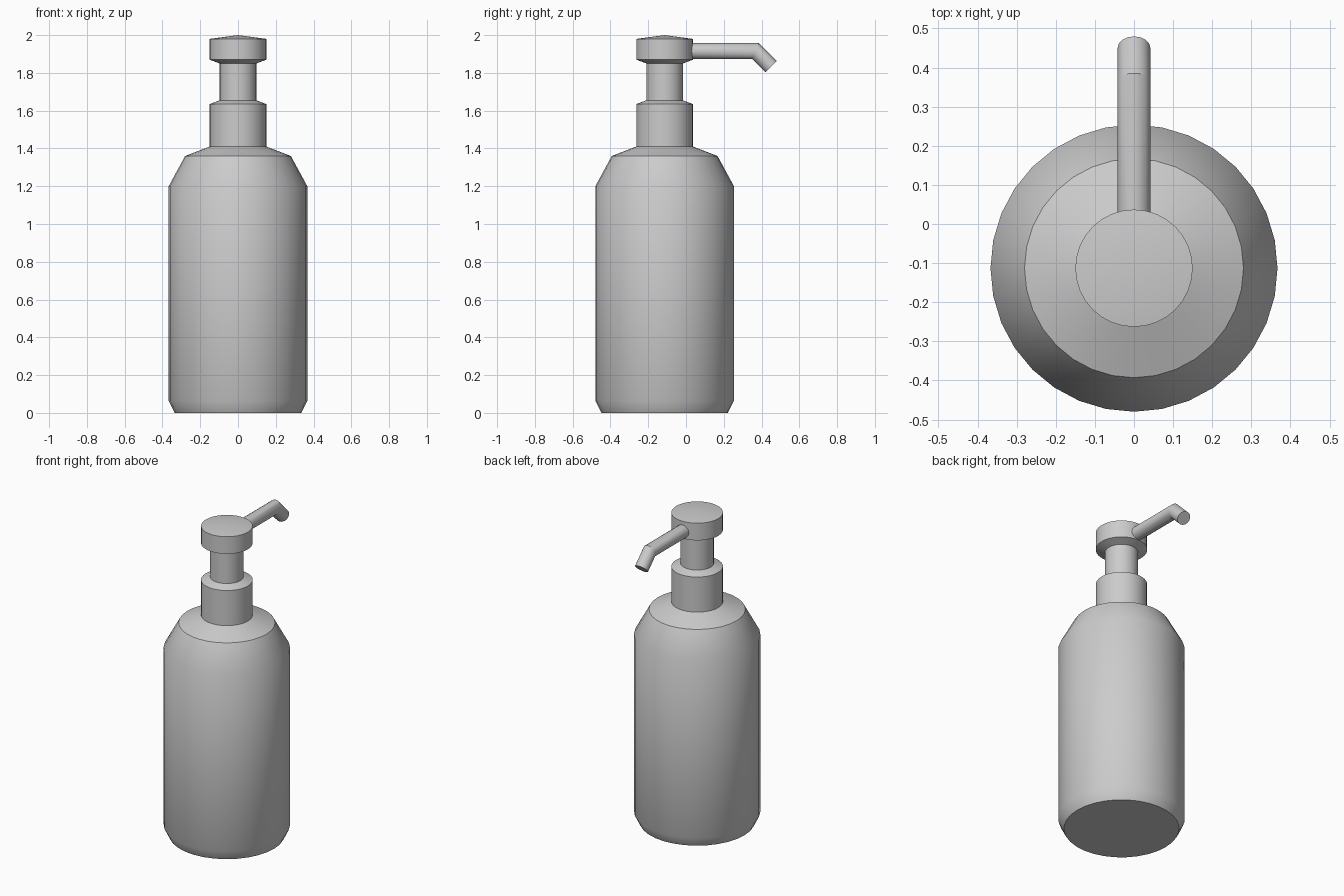
import bpy, bmesh
from math import cos, sin, pi, radians, tan
from mathutils import Vector

if "Cube" in bpy.data.objects:
    bpy.data.objects.remove(bpy.data.objects["Cube"])

CY = -0.113   # y of the bottle axis


def finish(name, bm):
    bmesh.ops.remove_doubles(bm, verts=bm.verts, dist=1e-5)
    bmesh.ops.recalc_face_normals(bm, faces=bm.faces)
    me = bpy.data.meshes.new(name)
    bm.to_mesh(me)
    bm.free()
    ob = bpy.data.objects.new(name, me)
    bpy.context.collection.objects.link(ob)
    bpy.ops.object.select_all(action='DESELECT')
    ob.select_set(True)
    bpy.context.view_layer.objects.active = ob
    bpy.ops.object.shade_smooth_by_angle(angle=radians(35))
    return ob


def skin(bm, rings):
    """Join successive vertex rings with quads."""
    n = len(rings[0])
    for a, b in zip(rings, rings[1:]):
        for i in range(n):
            j = (i + 1) % n
            bm.faces.new((a[i], a[j], b[j], b[i]))


def lathe(name, profile, cap_bottom=False, apex=None, n=32):
    """Turn (radius, z) points around the bottle axis."""
    bm = bmesh.new()
    rings = [[bm.verts.new((r * cos(2 * pi * i / n), CY + r * sin(2 * pi * i / n), z))
              for i in range(n)] for r, z in profile]
    skin(bm, rings)
    if cap_bottom:
        bm.faces.new(rings[0][::-1])
    if apex is not None:
        tip = bm.verts.new((0, CY, apex))
        for i in range(n):
            bm.faces.new((rings[-1][i], rings[-1][(i + 1) % n], tip))
    return finish(name, bm)


# bottle body with bevelled foot and sloping shoulder
lathe("bottle", [(0.335, 0), (0.367, 0.065), (0.367, 1.2), (0.28, 1.36), (0.15, 1.41)],
      cap_bottom=True)
# screw collar
lathe("collar", [(0.15, 1.41), (0.15, 1.635), (0.097, 1.655)])
# pump stem
lathe("stem", [(0.097, 1.655), (0.097, 1.85)])
# pump head with a slightly conical top
lathe("pump_head", [(0.097, 1.85), (0.15, 1.87), (0.15, 1.98)], apex=2.0)

# spout: round tube with a mitred 45 degree bend
R, N = 0.042, 16
bend = radians(45)
bm = bmesh.new()
stations = [  # centre y, centre z, tilt of the section plane, stretch
    (0.022, 1.915, 0, 1),
    (0.368, 1.915, bend / 2, 1 / cos(bend / 2)),
    (0.450, 1.833, bend, 1),
]
rings = []
for y, z, tilt, s in stations:
    up = Vector((0, sin(tilt), cos(tilt))) * s
    rings.append([bm.verts.new(Vector((0, y, z))
                               + Vector((R * cos(2 * pi * i / N), 0, 0))
                               + up * R * sin(2 * pi * i / N)) for i in range(N)])
skin(bm, rings)
bm.faces.new(rings[-1])
finish("spout", bm)
